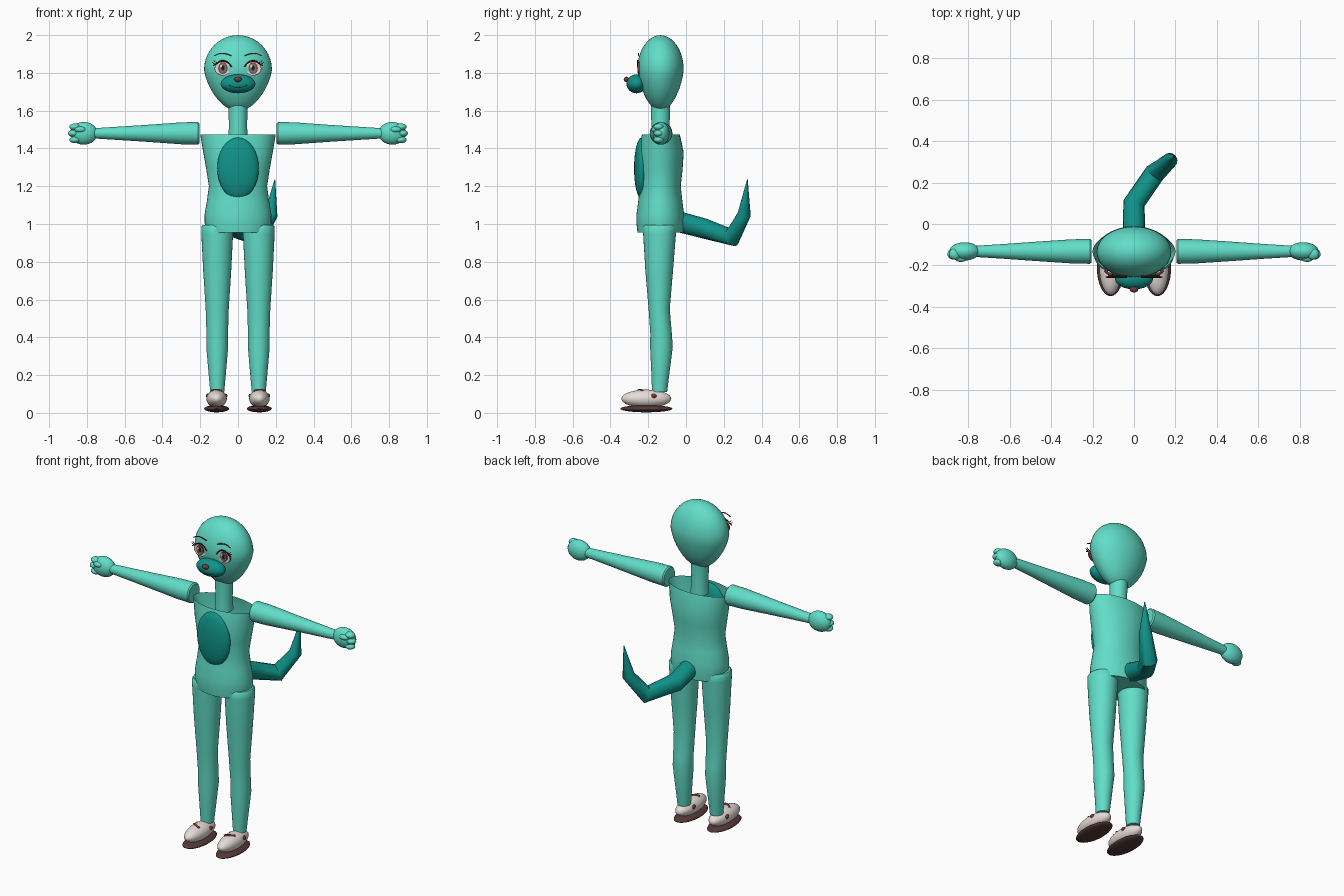
import bpy, bmesh, math
from mathutils import Vector

if "Cube" in bpy.data.objects:
    bpy.data.objects.remove(bpy.data.objects["Cube"])

X, Y, Z = Vector((1, 0, 0)), Vector((0, 1, 0)), Vector((0, 0, 1))


def material(name, *rgb):
    m = bpy.data.materials.new(name)
    m.use_nodes = True
    m.diffuse_color = (*rgb, 1)
    m.node_tree.nodes["Principled BSDF"].inputs["Base Color"].default_value = (*rgb, 1)
    return m


SKIN = material("light teal", 0.12, 0.73, 0.58)
DARK = material("dark teal", 0.005, 0.29, 0.25)
WHITE = material("shoe white", 0.79, 0.72, 0.69)
SOLE = material("sole brown", 0.09, 0.04, 0.038)
RED = material("dull red", 0.22, 0.04, 0.04)
NOSE = material("nose brown", 0.16, 0.05, 0.04)
LASH = material("lash black", 0.02, 0.008, 0.008)
IRIS = material("iris grey", 0.16, 0.2, 0.18)


def finish(name, bm, mat, angle=40):
    bmesh.ops.recalc_face_normals(bm, faces=bm.faces)
    me = bpy.data.meshes.new(name)
    bm.to_mesh(me)
    bm.free()
    me.materials.append(mat)
    ob = bpy.data.objects.new(name, me)
    bpy.context.collection.objects.link(ob)
    bpy.ops.object.select_all(action="DESELECT")
    ob.select_set(True)
    bpy.context.view_layer.objects.active = ob
    bpy.ops.object.shade_smooth_by_angle(angle=math.radians(angle))
    return ob


def loft(name, rings, mat, sides=32, cap_start=True, cap_end=True):
    """Skin elliptical rings given as (centre, half axis u, half axis v)."""
    bm = bmesh.new()
    loops = []
    for c, u, v in rings:
        turn = [2 * math.pi * i / sides for i in range(sides)]
        loops.append([bm.verts.new(Vector(c) + u * math.cos(a) + v * math.sin(a)) for a in turn])
    for lo, hi in zip(loops, loops[1:]):
        for i in range(sides):
            j = (i + 1) % sides
            bm.faces.new((lo[i], lo[j], hi[j], hi[i]))
    if cap_start:
        bm.faces.new(loops[0])
    if cap_end:
        bm.faces.new(loops[-1])
    return finish(name, bm, mat)


def ball(name, centre, radii, mat, shape=None, seg=32):
    bm = bmesh.new()
    bmesh.ops.create_uvsphere(bm, u_segments=seg, v_segments=seg // 2, radius=1)
    for v in bm.verts:
        p = shape(v.co) if shape else v.co
        v.co = Vector(centre) + Vector([a * b for a, b in zip(p, radii)])
    return finish(name, bm, mat, 80)


def plate(name, x, z, y, rx, rz, mat):
    """Thin elliptical disc facing the front."""
    loft(name, [(Vector((x, y + d, z)), X * rx, Z * rz) for d in (0, 0.004)], mat, 24)


def stroke(name, points, thick, mat):
    """Thin drawn line as a smooth tube."""
    cu = bpy.data.curves.new(name, "CURVE")
    cu.dimensions = "3D"
    cu.bevel_depth = thick
    cu.bevel_resolution = 1
    sp = cu.splines.new("NURBS")
    sp.points.add(len(points) - 1)
    for p, co in zip(sp.points, points):
        p.co = (*co, 1)
    sp.use_endpoint_u = True
    sp.order_u = 3
    cu.materials.append(mat)
    bpy.context.collection.objects.link(bpy.data.objects.new(name, cu))


# Head, egg shaped with a narrower chin
def egg(p):
    if p.z > 0:
        return Vector((p.x, p.y, p.z * 0.85))
    k = 1 + 0.2 * p.z
    return Vector((p.x * k, p.y * k, p.z))


ball("head", (0, -0.135, 1.815), (0.18, 0.123, 0.217), SKIN, egg, 40)

# Neck and torso
loft("neck", [((0, -0.135, z), X * r, Y * r) for z, r in
              ((1.44, 0.052), (1.52, 0.048), (1.65, 0.052))], SKIN)
torso = [(0.955, 0.168, -0.135, 0.122), (1.0, 0.176, -0.136, 0.126),
         (1.05, 0.177, -0.136, 0.126), (1.12, 0.165, -0.136, 0.117),
         (1.2, 0.154, -0.136, 0.108), (1.29, 0.168, -0.134, 0.116),
         (1.38, 0.184, -0.132, 0.12), (1.475, 0.2, -0.133, 0.1)]
loft("torso", [((0, cy, z), X * rx, Y * ry) for z, rx, cy, ry in torso],
     SKIN, 40, cap_end=False)
ball("belly_patch", (0, -0.235, 1.295), (0.11, 0.04, 0.163), DARK)

# Muzzle, nose
ball("muzzle", (0, -0.262, 1.742), (0.092, 0.053, 0.05), DARK)
ball("nose", (0, -0.315, 1.766), (0.021, 0.015, 0.014), NOSE, seg=16)
stroke("mouth", [(x, -0.31 + 2 * x * x, 1.722 + 5 * x * x) for x in (-0.05, -0.025, 0, 0.025, 0.05)],
       0.002, LASH)

# Tail, tapering and bent upward to a point
path = [Vector(p) for p in ((0, -0.05, 1.015), (0, 0.1, 0.975), (0.1, 0.245, 0.93),
                            (0.175, 0.308, 1.05), (0.195, 0.325, 1.235))]
radii = (0.055, 0.053, 0.05, 0.036, 0.002)
rings = []
for i, (p, r) in enumerate(zip(path, radii)):
    before, after = path[max(i - 1, 0)], path[min(i + 1, 4)]
    way = ((p - before).normalized() + (after - p).normalized()).normalized()
    across = way.cross(Vector((-0.6, 0.8, 0)) if i > 2 else Z).normalized()
    side = Vector((0.8, -0.6, 0)) if i > 1 else X
    u = (side - way * side.dot(way)).normalized()
    rings.append((p, u * r, way.cross(u) * r))
loft("tail", rings, DARK, 16)

LEG = [(0.11, 0.037, 0.04, -0.14), (0.2, 0.045, 0.047, -0.136), (0.35, 0.058, 0.06, -0.13),
       (0.42, 0.057, 0.057, -0.132), (0.55, 0.061, 0.056, -0.142), (0.75, 0.074, 0.073, -0.142),
       (0.95, 0.084, 0.087, -0.14), (0.985, 0.084, 0.088, -0.14), (0.995, 0.078, 0.08, -0.14)]
ARM = [(0.205, 0.054, 0.053), (0.212, 0.06, 0.06), (0.3, 0.058, 0.058),
       (0.48, 0.046, 0.045), (0.62, 0.036, 0.036), (0.78, 0.026, 0.026)]

for s, tag in ((1, "left"), (-1, "right")):
    # Arm and hand with curled fingers
    loft(tag + "_arm", [((s * x, -0.132, 1.48), Y * ry, Z * rz) for x, ry, rz in ARM], SKIN)
    ball(tag + "_palm", (s * 0.817, -0.132, 1.48), (0.073, 0.044, 0.06), SKIN)
    for n, dz in enumerate((0.034, 0, -0.034)):
        ball(f"{tag}_finger_{n + 1}", (s * (0.87 - abs(dz) * 0.2), -0.145, 1.48 + dz),
             (0.03, 0.027, 0.018), SKIN, seg=16)
    ball(tag + "_thumb", (s * 0.835, -0.165, 1.5), (0.03, 0.018, 0.016), SKIN, seg=16)

    # Leg
    loft(tag + "_leg", [((s * 0.11, cy, z), X * rx, Y * ry) for z, rx, ry, cy in LEG], SKIN)

    # Shoe, sole and small ties
    ball(tag + "_shoe", (s * 0.113, -0.21, 0.075), (0.054, 0.132, 0.048), WHITE)
    ball(tag + "_sole", (s * 0.113, -0.21, 0.022), (0.066, 0.138, 0.019), SOLE)
    stroke(tag + "_shoe_tie", [(s * 0.085, -0.255, 0.117), (s * 0.113, -0.25, 0.126),
                               (s * 0.14, -0.225, 0.117)], 0.006, RED)
    for d in (-1, 1):
        ball(f"{tag}_shoe_bead_{d + 2}", (s * 0.113 + d * 0.048, -0.17, 0.09),
             (0.009, 0.014, 0.012), RED, seg=12)

    # Eye, layered from back to front
    ex, ez = s * 0.08, 1.823
    for name, dx, dz, y, rx, rz, mat in (
            ("eye_rim", 0, 0, -0.25, 0.044, 0.037, RED),
            ("eye_white", 0, 0, -0.252, 0.041, 0.034, WHITE),
            ("iris_rim", 0, 0.002, -0.254, 0.025, 0.031, RED),
            ("iris", 0, 0.002, -0.256, 0.019, 0.026, IRIS),
            ("pupil", 0, 0.003, -0.258, 0.009, 0.014, LASH),
            ("eye_glint", -0.01, 0.013, -0.26, 0.006, 0.008, WHITE)):
        plate(f"{tag}_{name}", ex + dx, ez + dz, y, rx, rz, mat)

    # Lashes and brow
    stroke(tag + "_upper_lash", [(ex + s * a, -0.256, ez + b) for a, b in (
        (-0.046, 0.008), (-0.028, 0.038), (0.012, 0.044), (0.038, 0.022), (0.052, 0.016))],
        0.0035, LASH)
    for n, (a, b) in enumerate(((0.036, 0.022), (0.028, 0.03))):
        stroke(f"{tag}_lash_tip_{n + 1}", [(ex + s * a, -0.255, ez + b),
                                           (ex + s * (a + 0.012), -0.255, ez + b + 0.003),
                                           (ex + s * (a + 0.02), -0.255, ez + b + 0.012)],
               0.002, LASH)
    stroke(tag + "_brow", [(ex + s * a, -0.252, 1.89 + b) for a, b in (
        (-0.045, 0.002), (-0.01, 0.014), (0.02, 0.014), (0.046, 0))], 0.003, RED)
